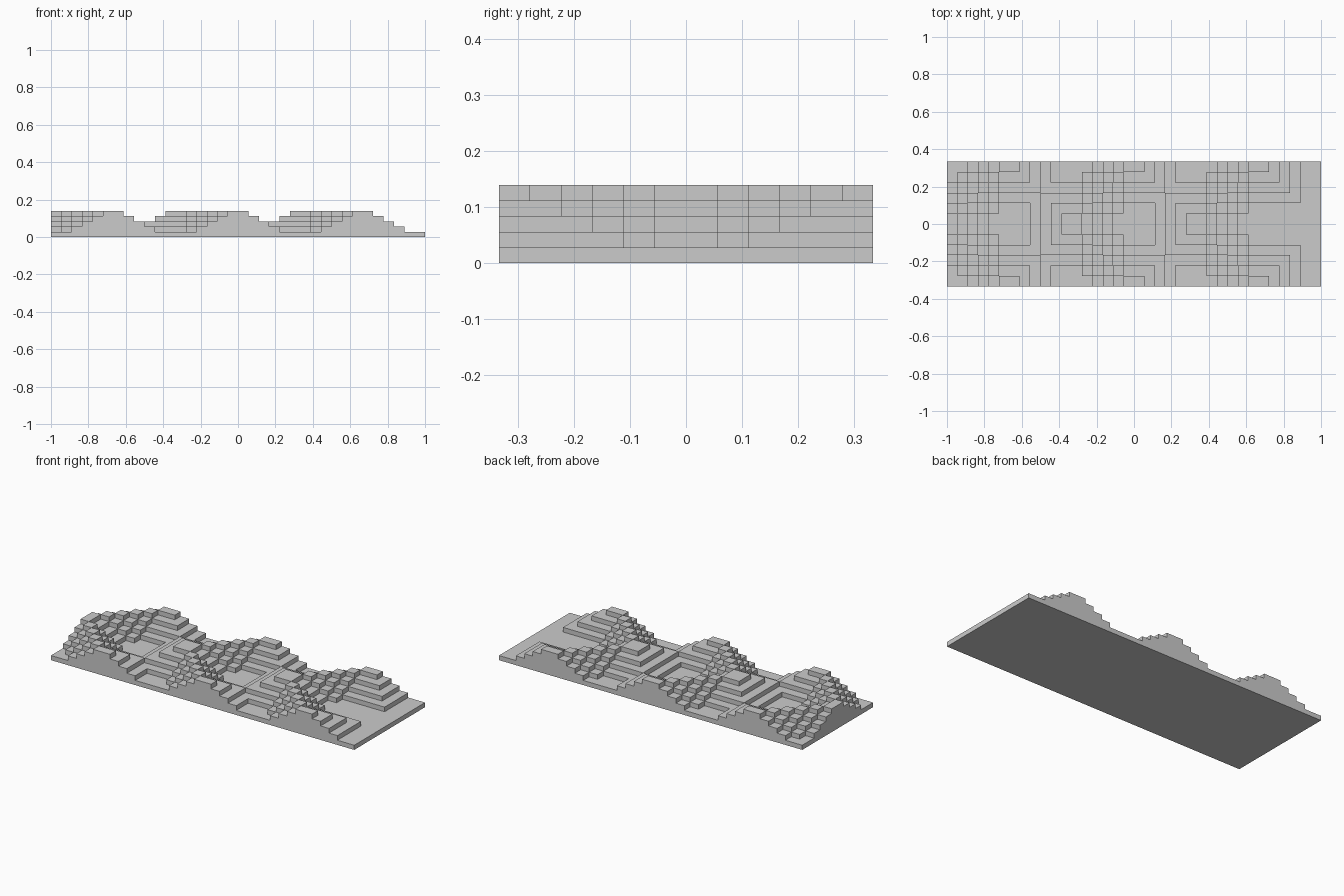
import bpy, bmesh

if "Cube" in bpy.data.objects:
    bpy.data.objects.remove(bpy.data.objects["Cube"])

U = 1 / 18          # cell size
H = U / 2           # step height
NX, NY = 36, 12     # cells along x and y

def height(i, j):
    """Step count (1..5) of a cell; ridges zigzag between the centre line and the sides."""
    row = j - 6 if j >= 6 else 5 - j          # rows mirrored about y = 0
    block, col = divmod(i, 12)
    if col < 6:                               # diagonal stepped ridge
        return max(1, 5 - abs(col - row))
    col -= 6                                  # side pyramid falling, centre pyramid rising
    side = 5 - max(col, 5 - row)
    centre = 5 - max(5 - col, row) if block < 2 else 1
    return max(1, side, centre)

def level(i, j):
    return height(i, j) if 0 <= i < NX and 0 <= j < NY else 0

bm = bmesh.new()

def quad(*pts):
    bm.faces.new([bm.verts.new(((x - NX / 2) * U, (y - NY / 2) * U, z * H)) for x, y, z in pts])

# Top, bottom and stepped walls of every cell
for i in range(NX):
    for j in range(NY):
        h = level(i, j)
        a, b, c, d = (i, j), (i + 1, j), (i + 1, j + 1), (i, j + 1)
        quad(*[(*p, h) for p in (a, b, c, d)])
        quad(*[(*p, 0) for p in (d, c, b, a)])
        for (p, q), (di, dj) in (((a, b), (0, -1)), ((b, c), (1, 0)),
                                 ((c, d), (0, 1)), ((d, a), (-1, 0))):
            for z in range(level(i + di, j + dj), h):
                quad((*p, z), (*q, z), (*q, z + 1), (*p, z + 1))

bmesh.ops.remove_doubles(bm, verts=bm.verts[:], dist=1e-5)
mesh = bpy.data.meshes.new("stepped_terrain")
bm.to_mesh(mesh)
bm.free()
terrain = bpy.data.objects.new("stepped_terrain", mesh)
bpy.context.collection.objects.link(terrain)
